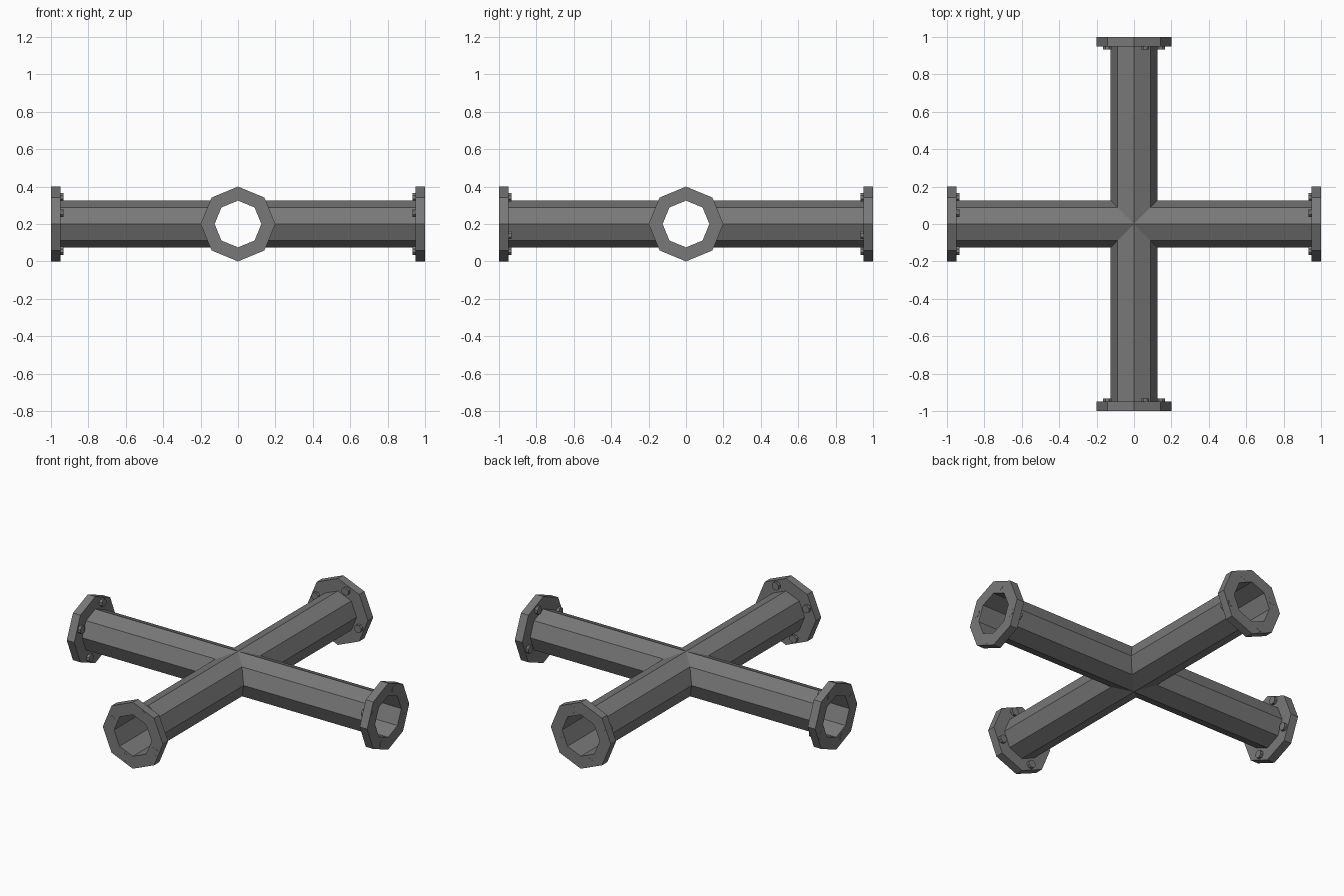
import bpy, bmesh, math

cube = bpy.data.objects.get("Cube")
if cube:
    bpy.data.objects.remove(cube)

CENTRE_Z = 0.2
PIPE_R, FLANGE_R = 0.125, 0.2
FLANGE_BACK, END = 0.95, 1.0
BOLT_RING, BOLT_R, BOLT_BACK = 0.155, 0.024, 0.933

grey = bpy.data.materials.new("dark grey metal")
grey.use_nodes = True
colour = (0.19, 0.19, 0.19, 1)
grey.diffuse_color = colour
grey.node_tree.nodes["Principled BSDF"].inputs["Base Color"].default_value = colour


def polygon(radius, sides=8, centre=(0, 0), turn=0):
    """Corner points of a regular polygon across an arm's axis."""
    steps = [turn + 2 * math.pi * i / sides for i in range(sides)]
    return [(centre[0] + radius * math.cos(a), centre[1] + radius * math.sin(a)) for a in steps]


def place(axis, sign, along, across, up):
    """Turn arm coordinates into model coordinates."""
    if axis == "x":
        return (sign * along, across, CENTRE_Z + up)
    return (across, sign * along, CENTRE_Z + up)


def ring(bm, arm, points, along):
    return [bm.verts.new(place(*arm, along(u) if callable(along) else along, u, v))
            for u, v in points]


def bridge(bm, a, b):
    for i in range(len(a)):
        j = (i + 1) % len(a)
        bm.faces.new((a[i], a[j], b[j], b[i]))


def finish(bm, name):
    bmesh.ops.remove_doubles(bm, verts=bm.verts[:], dist=0.0001)
    bmesh.ops.recalc_face_normals(bm, faces=bm.faces[:])
    mesh = bpy.data.meshes.new(name)
    bm.to_mesh(mesh)
    bm.free()
    mesh.materials.append(grey)
    obj = bpy.data.objects.new(name, mesh)
    bpy.context.collection.objects.link(obj)


ARMS = {"left": ("x", 1), "right": ("x", -1), "back": ("y", 1), "front": ("y", -1)}

# Thin-walled cross pipe, mitred where the four arms meet
bm = bmesh.new()
for arm in ARMS.values():
    section = polygon(PIPE_R)
    bridge(bm, ring(bm, arm, section, abs), ring(bm, arm, section, FLANGE_BACK))
finish(bm, "cross_pipe")

for side, arm in ARMS.items():
    # Octagonal flange with an open bore
    bm = bmesh.new()
    loops = [ring(bm, arm, polygon(r), d) for r, d in (
        (PIPE_R, FLANGE_BACK), (FLANGE_R, FLANGE_BACK), (FLANGE_R, END), (PIPE_R, END))]
    for i in range(4):
        bridge(bm, loops[i], loops[(i + 1) % 4])
    finish(bm, side + "_flange")

    # Four bolts through the flange
    bm = bmesh.new()
    for k in range(4):
        angle = math.radians(67.5 + 90 * k)
        spot = (BOLT_RING * math.cos(angle), BOLT_RING * math.sin(angle))
        section = polygon(BOLT_R, 8, spot, angle)
        inner = ring(bm, arm, section, BOLT_BACK)
        outer = ring(bm, arm, section, END + 0.001)
        bridge(bm, inner, outer)
        bm.faces.new(inner)
        bm.faces.new(outer)
    finish(bm, side + "_bolts")
